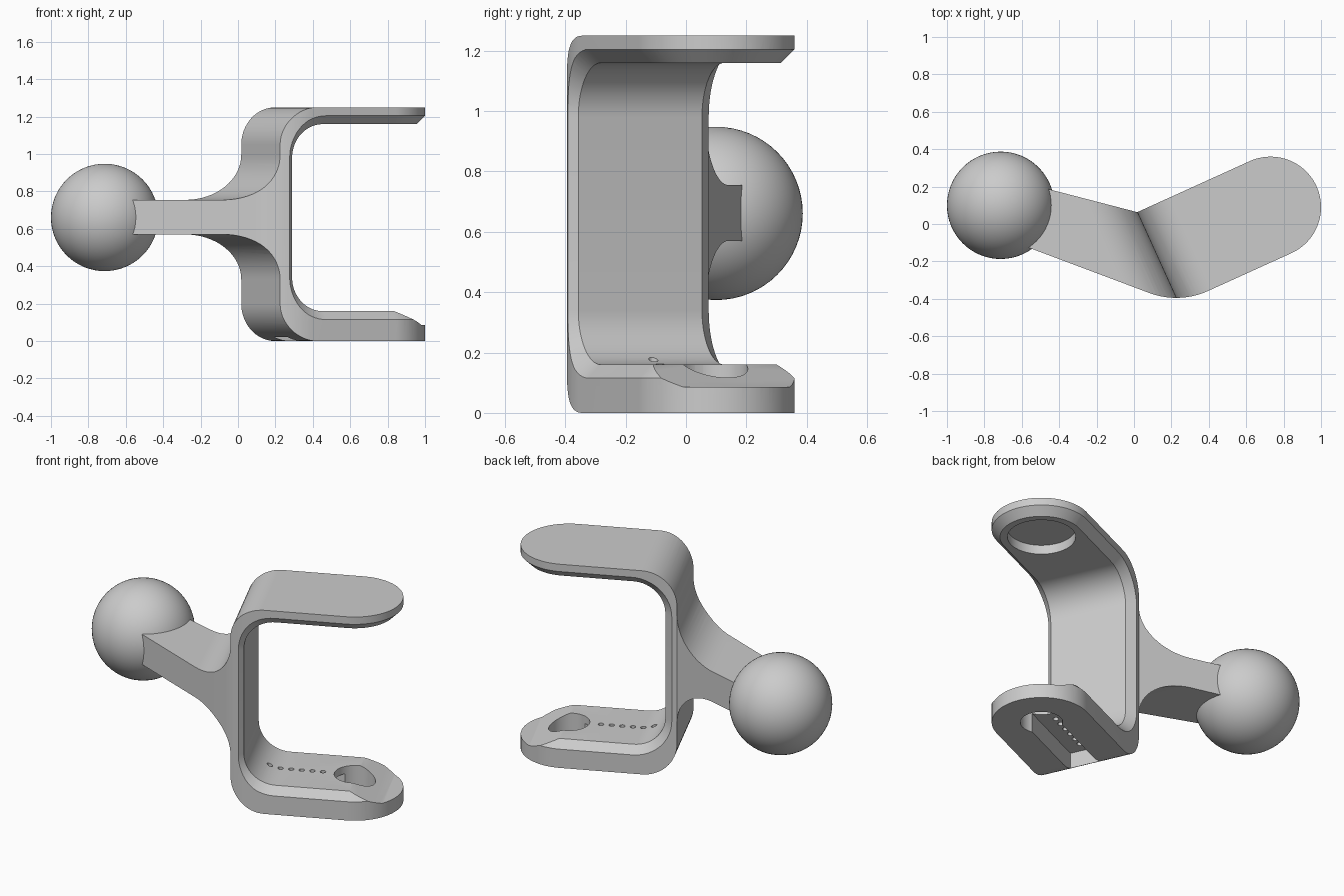
import bpy, bmesh
from math import sin, cos, radians
from mathutils import Vector

if "Cube" in bpy.data.objects:
    bpy.data.objects.remove(bpy.data.objects["Cube"])

grey = bpy.data.materials.new("satin_grey")
grey.use_nodes = True
colour = (0.6, 0.6, 0.6, 1)
grey.diffuse_color = colour
grey.node_tree.nodes["Principled BSDF"].inputs["Base Color"].default_value = colour

# Bracket frame: pivot at the rounded tip, s along the plates, t across them
PIVOT, TURN = Vector((0.73, 0.09, 0)), radians(24.4)
HALF, HEIGHT, BACK = 0.27, 1.25, -0.66
FLOOR, CEILING, CHAMFER = 0.16, 1.16, 0.045


def arc(cx, cy, r, a0, a1, n=16):
    angles = [radians(a0 + (a1 - a0) * i / n) for i in range(n + 1)]
    return [(cx + r * cos(a), cy + r * sin(a)) for a in angles]


def loft(name, rings):
    """Solid through matching rings of points, capped at both ends."""
    bm = bmesh.new()
    loops = [[bm.verts.new(p) for p in ring] for ring in rings]
    n = len(loops[0])
    for a, b in zip(loops, loops[1:]):
        for i in range(n):
            j = (i + 1) % n
            bm.faces.new((a[i], a[j], b[j], b[i]))
    bm.faces.new(loops[0])
    bm.faces.new(loops[-1])
    bmesh.ops.recalc_face_normals(bm, faces=bm.faces)
    mesh = bpy.data.meshes.new(name)
    bm.to_mesh(mesh)
    bm.free()
    obj = bpy.data.objects.new(name, mesh)
    bpy.context.collection.objects.link(obj)
    return obj


def upright(name, plan, z0, z1):
    return loft(name, [[(s, t, z) for s, t in plan] for z in (z0, z1)])


def across(name, profile, half):
    return loft(name, [[(s, t, z) for s, z in profile] for t in (-half, half)])


def combine(obj, tool, operation):
    mod = obj.modifiers.new("shape", 'BOOLEAN')
    mod.operation, mod.solver, mod.object = operation, 'EXACT', tool
    bpy.context.view_layer.update()
    graph = bpy.context.evaluated_depsgraph_get()
    mesh = bpy.data.meshes.new_from_object(obj.evaluated_get(graph))
    obj.modifiers.clear()
    obj.data = mesh
    bpy.data.objects.remove(tool)


def finish(obj):
    obj.data.materials.clear()
    obj.data.materials.append(grey)
    bpy.ops.object.select_all(action='DESELECT')
    obj.select_set(True)
    bpy.context.view_layer.objects.active = obj
    bpy.ops.object.shade_smooth_by_angle(angle=radians(25))


# Side profile: rounded back corners flaring into the arm
side = [(0.4, 0)] + arc(BACK + 0.2, 0.2, 0.2, 270, 180)
side += arc(BACK - 0.24, 0.33, 0.24, 0, 90) + [(-1.7, 0.57), (-1.7, 0.755)]
side += arc(BACK - 0.24, 0.995, 0.24, 270, 360)
side += arc(BACK + 0.2, HEIGHT - 0.2, 0.2, 180, 90) + [(0.4, HEIGHT)]
bracket = across("bracket_and_arm", side, 0.9)

# Plan outline: rounded tip, swept front corner, angled arm
plan = arc(0, 0, HALF, 90, -90, 48) + arc(-0.49, 0.14, 0.41, 270, 225)
plan += [(-1.31, 0.38), (-1.156, 0.671), (BACK, HALF)]
combine(bracket, upright("plan_cutter", plan, -0.2, 1.5), 'INTERSECT')


# Opening between the plates, widening at its sides to chamfer the edges
def opening(d):
    r = 0.18 + d
    return ([(0.6, FLOOR - d)] + arc(-0.406, FLOOR + 0.18, r, 270, 180)
            + arc(-0.406, CEILING - 0.18, r, 180, 90) + [(0.6, CEILING + d)])


inner = HALF - CHAMFER
sections = [(-inner - 0.095, 0.095), (-inner, 0), (inner, 0), (inner + 0.095, 0.095)]
cavity = loft("cavity_cutter",
              [[(s, t, z) for s, z in opening(d)] for t, d in sections])
combine(bracket, cavity, 'DIFFERENCE')

# Matching chamfer around the rounded tips
for level, up in ((CEILING, 1), (FLOOR, -1)):
    wedge = [(inner - 0.02, -0.02), (inner + 0.08, 0.08), (inner + 0.08, -0.02)]
    rings = []
    for c, s in arc(0, 0, 1, -90, 90, 48):
        rings.append([(r * c, r * s, level + up * h) for r, h in wedge])
    combine(bracket, loft("tip_chamfer_cutter", rings), 'DIFFERENCE')

# Sloped lead-in at the tip of the lower plate
ramp = [(-0.09, 0.204), (0.19, 0.085), (0.5, 0.085), (0.5, 0.5), (-0.09, 0.5)]
combine(bracket, across("ramp_cutter", ramp, 0.5), 'DIFFERENCE')

# Blind socket in the upper plate and through hole in the lower plate
combine(bracket, upright("socket_cutter", arc(0, 0, 0.185, 0, 352.5, 47), 1.0, 1.215),
        'DIFFERENCE')
combine(bracket, upright("hole_cutter", arc(0, 0, 0.115, 0, 352.5, 47), -0.1, 0.4),
        'DIFFERENCE')

# Channel under the lower plate with a row of small holes above it
channel = [(-0.55, 0.09), (-0.55, -0.09), (0, -0.09), (0, 0.09)]
combine(bracket, upright("channel_cutter", channel, -0.1, 0.115), 'DIFFERENCE')
for i in range(7):
    pin = arc(-0.48 + 0.06 * i, 0, 0.016, 0, 330, 11)
    combine(bracket, upright("pin_hole_cutter", pin, 0.05, 0.4), 'DIFFERENCE')

bracket.location = PIVOT
bracket.rotation_euler.z = TURN
finish(bracket)

# Ball at the end of the arm
bpy.ops.mesh.primitive_uv_sphere_add(segments=64, ring_count=32, radius=0.287,
                                     location=(-0.713, 0.1, 0.661))
ball = bpy.context.object
ball.name = "ball"
finish(ball)
